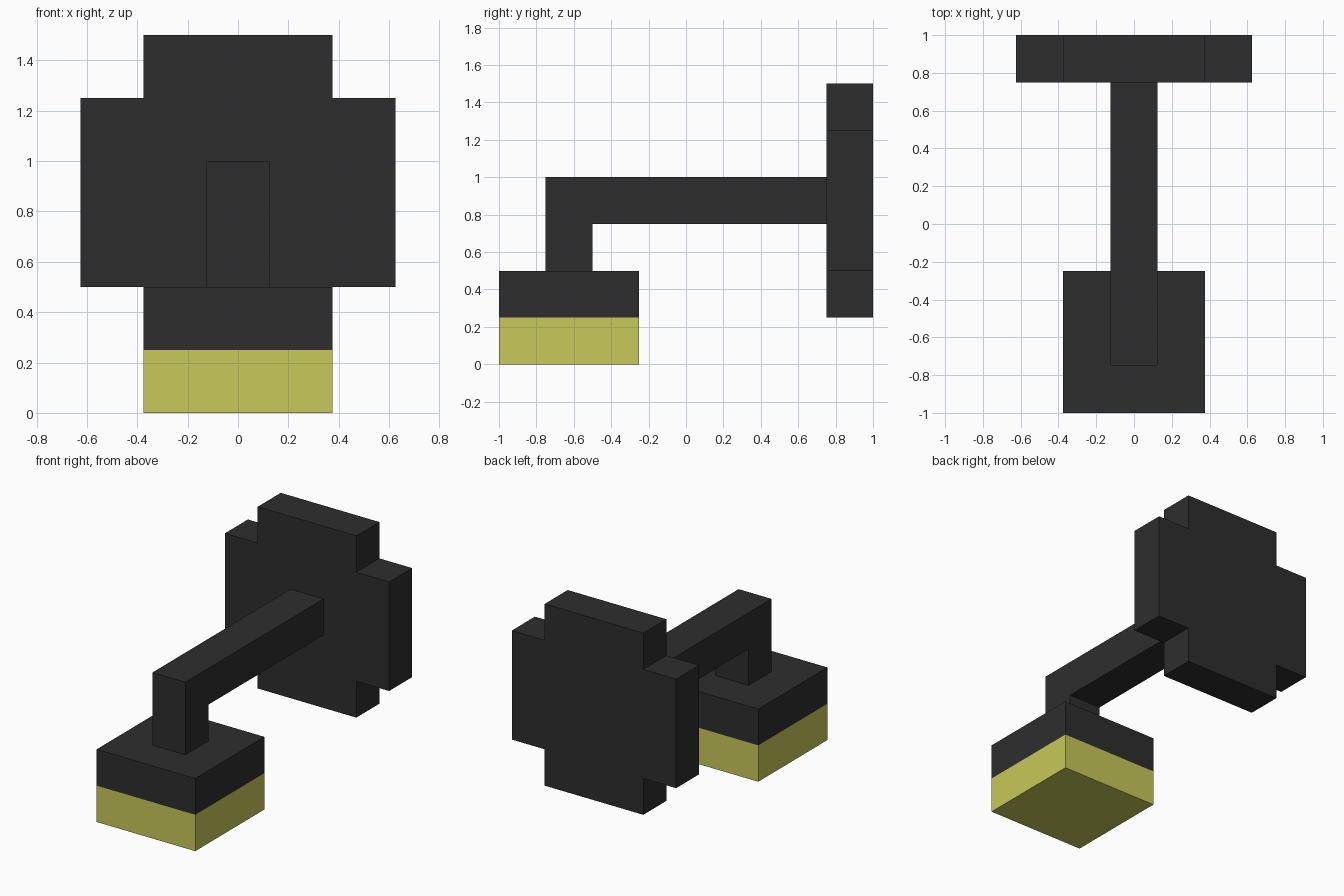
import bpy
import bmesh
from mathutils import Vector

if "Cube" in bpy.data.objects:
    bpy.data.objects.remove(bpy.data.objects["Cube"])


def material(name, rgb):
    mat = bpy.data.materials.new(name)
    mat.diffuse_color = (*rgb, 1.0)
    mat.use_nodes = True
    mat.node_tree.nodes["Principled BSDF"].inputs["Base Color"].default_value = mat.diffuse_color
    return mat


dark = material("dark_metal", (0.027, 0.027, 0.027))
yellow = material("yellow_light", (0.58, 0.58, 0.10))


def prism(name, outline, direction, mat):
    """Extrude a closed 3D outline along a direction into a solid."""
    bm = bmesh.new()
    face = bm.faces.new([bm.verts.new(p) for p in outline])
    ext = bmesh.ops.extrude_face_region(bm, geom=[face], use_keep_orig=True)
    verts = [v for v in ext["geom"] if isinstance(v, bmesh.types.BMVert)]
    bmesh.ops.translate(bm, verts=verts, vec=Vector(direction))
    bmesh.ops.recalc_face_normals(bm, faces=bm.faces)
    mesh = bpy.data.meshes.new(name)
    bm.to_mesh(mesh)
    bm.free()
    mesh.materials.append(mat)
    obj = bpy.data.objects.new(name, mesh)
    bpy.context.collection.objects.link(obj)
    return obj


# Wall plate: stepped cross outline, right half mirrored to the left
half = [(0.375, 0.25), (0.375, 0.5), (0.625, 0.5),
        (0.625, 1.25), (0.375, 1.25), (0.375, 1.5)]
cross = half + [(-x, z) for x, z in reversed(half)]
prism("wall_plate", [(x, 0.75, z) for x, z in cross], (0, 0.25, 0), dark)

# Bent arm from the plate to the lamp
bend = [(-0.75, 0.5), (-0.5, 0.5), (-0.5, 0.75),
        (0.75, 0.75), (0.75, 1.0), (-0.75, 1.0)]
prism("bent_arm", [(-0.125, y, z) for y, z in bend], (0.25, 0, 0), dark)

# Lamp: dark cap above a glowing block
square = [(-0.375, -1), (0.375, -1), (0.375, -0.25), (-0.375, -0.25)]
for name, z, mat in (("lamp_cap", 0.25, dark), ("lamp_light", 0.0, yellow)):
    prism(name, [(x, y, z) for x, y in square], (0, 0, 0.25), mat)
